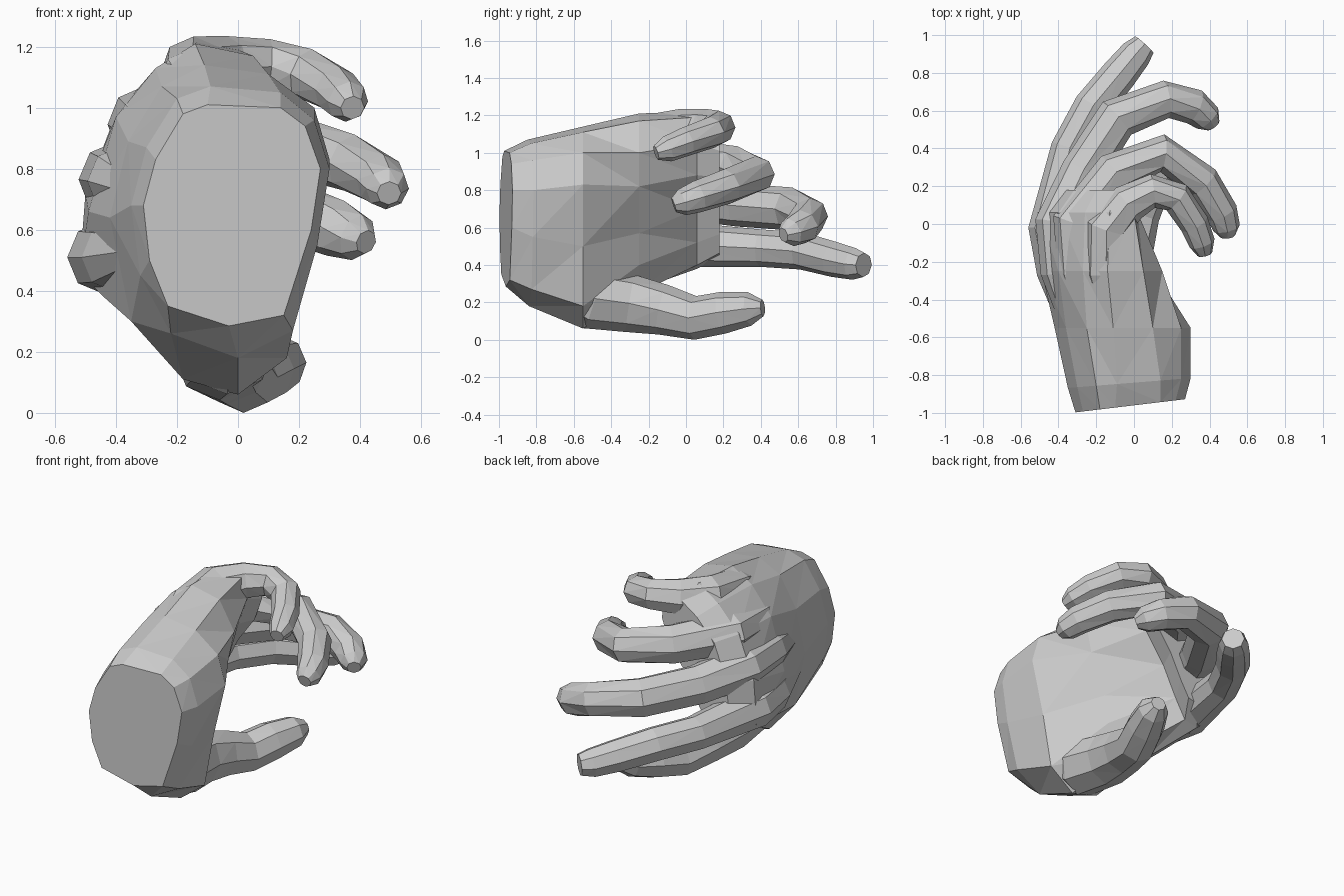
import bpy, bmesh, math
from mathutils import Vector


def loft(name, rings):
    """Skin a list of equal-sized vertex rings and close both ends."""
    bm = bmesh.new()
    loops = [[bm.verts.new(p) for p in ring] for ring in rings]
    n = len(loops[0])
    for a, b in zip(loops, loops[1:]):
        for i in range(n):
            j = (i + 1) % n
            bm.faces.new((a[i], a[j], b[j], b[i]))
    caps = [bm.faces.new(loops[0]), bm.faces.new(loops[-1])]
    bmesh.ops.poke(bm, faces=caps)
    bmesh.ops.triangulate(bm, faces=[f for f in bm.faces if len(f.verts) > 3])
    bmesh.ops.recalc_face_normals(bm, faces=bm.faces)
    me = bpy.data.meshes.new(name)
    bm.to_mesh(me)
    bm.free()
    ob = bpy.data.objects.new(name, me)
    bpy.context.collection.objects.link(ob)
    return ob


def digit(name, path, sides=8):
    """Tapered tube through (x, y, z, radius) points, with a blunt tip."""
    pts = [Vector(p[:3]) for p in path]
    rings = []
    for i, p in enumerate(pts):
        d = (pts[min(i + 1, len(pts) - 1)] - pts[max(i - 1, 0)]).normalized()
        side = d.cross(Vector((0, 0, 1))).normalized()
        up = side.cross(d)
        r = path[i][3]
        rings.append([p + r * (math.cos(t) * side + math.sin(t) * up)
                      for t in (2 * math.pi * k / sides for k in range(sides))])
    return loft(name, rings)


# Palm: cross-sections (x, z) running from the cut wrist to the knuckles
sections = [
    (-0.96, 0.12, [(-.18, .98), (-.10, 1.01), (.14, 1.0), (.22, .94), (.27, .80), (.24, .60),
                   (.15, .32), (-.03, .285), (-.23, .35), (-.29, .50), (-.31, .68), (-.27, .83)]),
    (-0.84, 0.08, [(-.20, 1.03), (-.09, 1.07), (.14, 1.05), (.25, .96), (.30, .80), (.26, .55),
                   (.18, .27), (0, .18), (-.22, .26), (-.32, .45), (-.35, .68), (-.30, .87)]),
    (-0.55, 0.0, [(-.25, 1.07), (-.11, 1.14), (.10, 1.11), (.25, 1.0), (.30, .83), (.22, .50),
                  (.16, .18), (0, .06), (-.18, .11), (-.35, .30), (-.42, .64), (-.36, .89)]),
    (-0.25, 0.0, [(-.27, 1.13), (-.14, 1.21), (.05, 1.17), (.15, 1.0), (.11, .82), (.01, .57),
                  (-.02, .40), (-.14, .25), (-.30, .27), (-.44, .38), (-.49, .66), (-.40, .97)]),
    (0.06, 0.0, [(-.26, 1.13), (-.13, 1.22), (0, 1.19), (.02, 1.05), (-.04, .88), (-.17, .70),
                 (-.26, .52), (-.33, .40), (-.42, .38), (-.52, .46), (-.50, .72), (-.40, .98)]),
]
rings = [[Vector((x, y + tilt * x, z)) for x, z in ring] for y, tilt, ring in sections]
# Webbing between the finger roots: knuckle section shrunk and pushed forward
mid = sum(rings[-1], Vector()) / len(rings[-1])
rings.append([mid + (p - mid) * .84 + Vector((.06, .12, 0)) for p in rings[-1]])
loft("palm", rings)

# Fingers: each starts inside the palm so its bone raises the back of the hand
digit("little_finger", [(-.10, -.6, .99, .06), (-.15, -.25, 1.08, .115), (-.14, -.02, 1.115, .12),
                        (-.03, .11, 1.13, .105), (.10, .175, 1.135, .09), (.225, .14, 1.11, .085),
                        (.32, .0, 1.06, .078), (.36, -.10, 1.02, .07), (.375, -.16, 1.0, .04)])
digit("ring_finger", [(-.24, -.6, .88, .06), (-.29, -.25, .93, .115), (-.31, .0, .945, .125),
                      (-.10, .27, .92, .115), (.15, .375, .885, .10), (.365, .22, .82, .095),
                      (.465, .06, .765, .086), (.49, -.02, .735, .072), (.495, -.065, .72, .04)])
digit("middle_finger", [(-.30, -.6, .72, .06), (-.38, -.25, .76, .115), (-.40, .0, .765, .125),
                        (-.27, .28, .72, .115), (-.09, .56, .70, .115), (.17, .66, .66, .10),
                        (.32, .62, .605, .095), (.39, .56, .575, .078), (.42, .52, .56, .04)])
digit("index_finger", [(-.31, -.6, .53, .06), (-.40, -.25, .51, .115), (-.44, -.03, .51, .12),
                       (-.34, .4, .49, .10), (-.22, .62, .475, .10), (-.08, .79, .43, .095),
                       (.01, .90, .405, .085), (.055, .95, .40, .065)])
digit("thumb", [(-.02, -.72, .32, .11), (-.04, -.5, .22, .165), (-.06, -.3, .195, .155),
                (-.03, -.12, .16, .135), (.02, .05, .117, .117), (.08, .20, .145, .112),
                (.14, .34, .165, .09), (.16, .41, .17, .045)])
